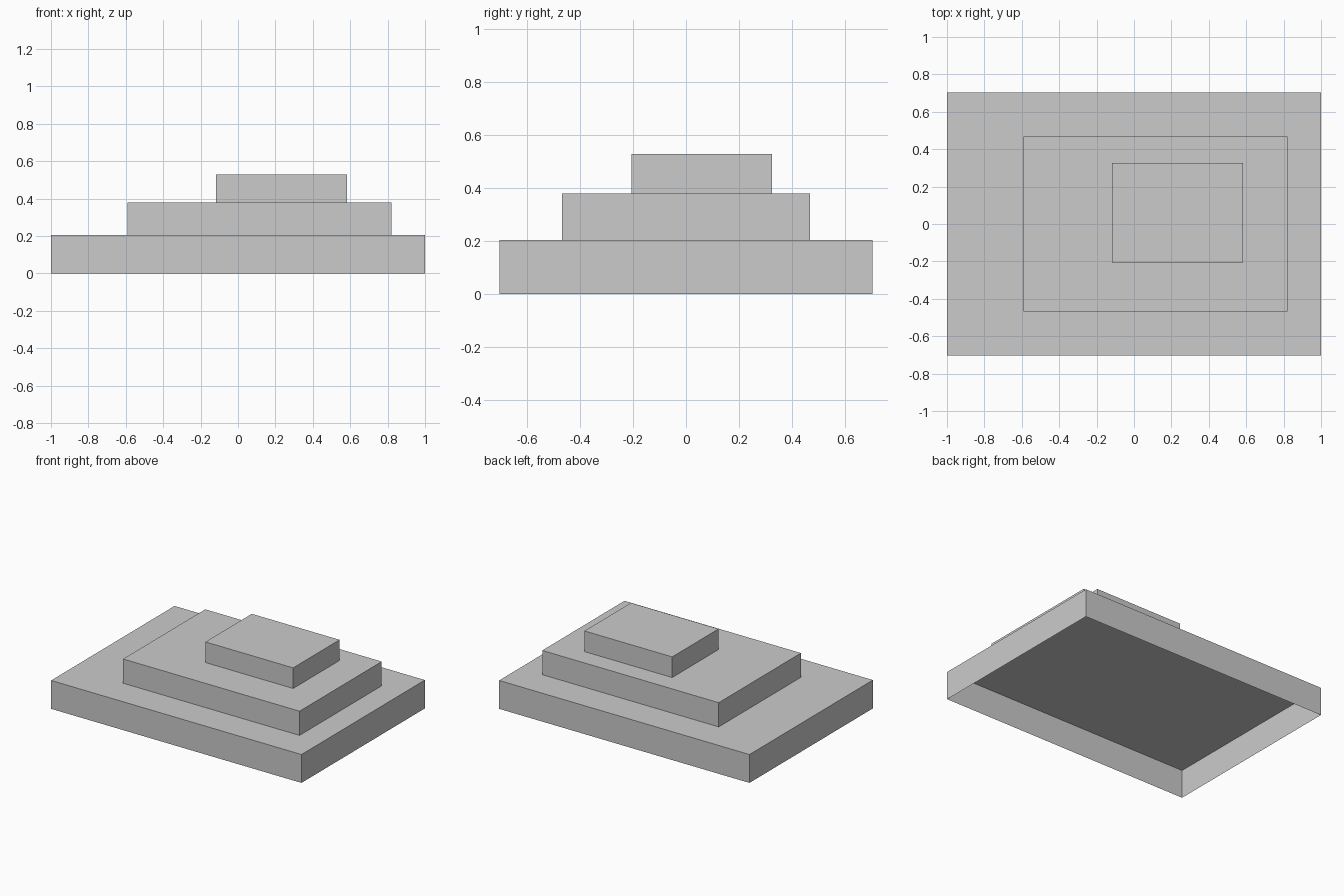
import bpy
import bmesh
from mathutils import Vector

if "Cube" in bpy.data.objects:
    bpy.data.objects.remove(bpy.data.objects["Cube"])

grey = bpy.data.materials.new("plain_grey")
grey.diffuse_color = (0.6, 0.6, 0.6, 1)
grey.use_nodes = True
grey.node_tree.nodes["Principled BSDF"].inputs["Base Color"].default_value = grey.diffuse_color


def tier(name, x0, x1, y0, y1, z0, z1):
    """Box shell with an open underside."""
    bm = bmesh.new()
    bmesh.ops.create_cube(bm, size=1)
    bmesh.ops.scale(bm, vec=(x1 - x0, y1 - y0, z1 - z0), verts=bm.verts)
    bmesh.ops.translate(bm, verts=bm.verts,
                        vec=Vector((x0 + x1, y0 + y1, z0 + z1)) / 2)
    bottom = [f for f in bm.faces if f.normal.z < -0.5]
    bmesh.ops.delete(bm, geom=bottom, context='FACES_ONLY')
    mesh = bpy.data.meshes.new(name)
    bm.to_mesh(mesh)
    bm.free()
    mesh.materials.append(grey)
    obj = bpy.data.objects.new(name, mesh)
    bpy.context.collection.objects.link(obj)


# Three stacked slabs, the upper ones set off-centre
tier("base_tier", -1.0, 1.0, -0.704, 0.704, 0.0, 0.205)
tier("middle_tier", -0.59, 0.82, -0.469, 0.469, 0.205, 0.38)
tier("top_tier", -0.117, 0.584, -0.205, 0.325, 0.38, 0.529)
